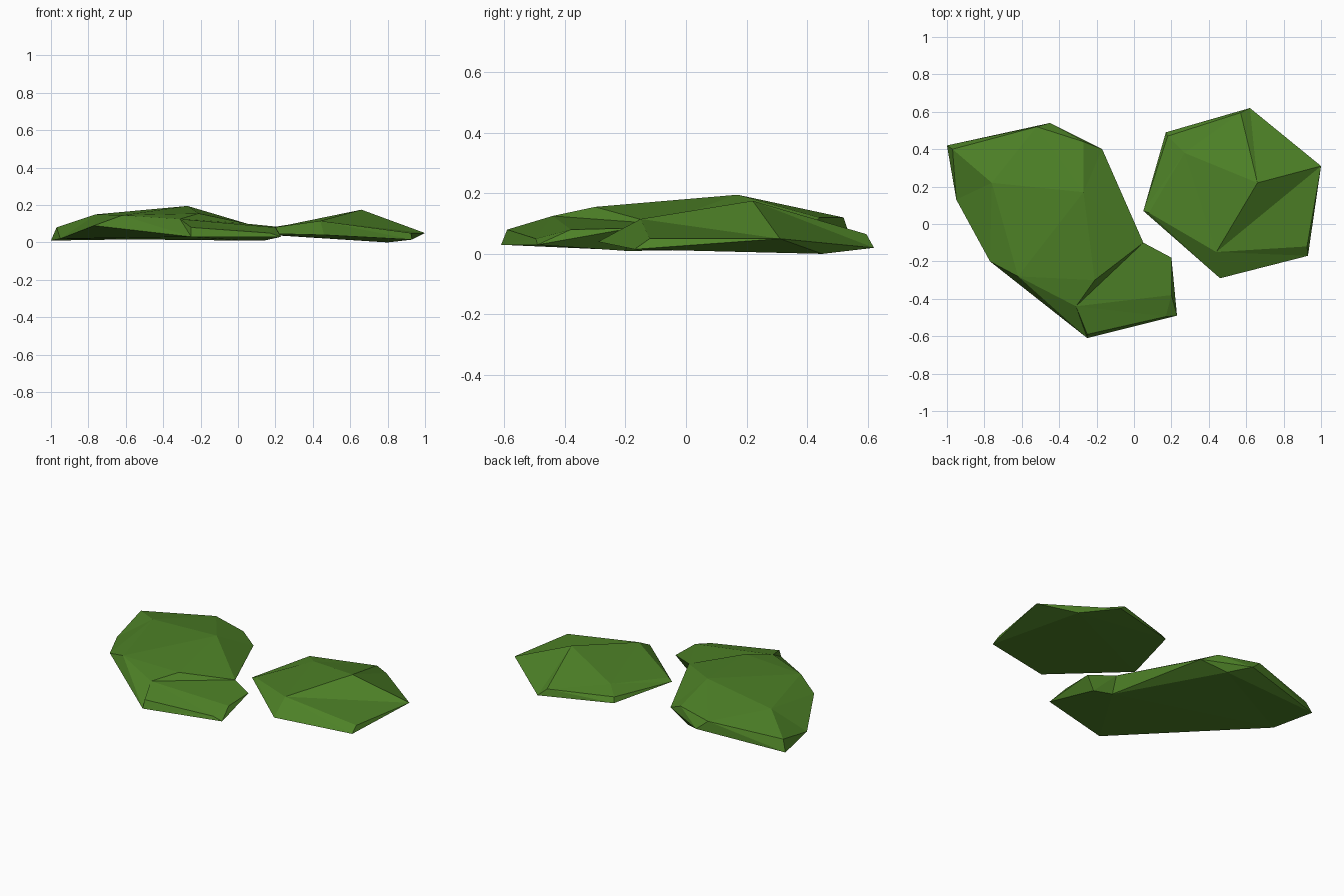
import bpy
from mathutils import Vector
from mathutils.geometry import delaunay_2d_cdt

if "Cube" in bpy.data.objects:
    bpy.data.objects.remove(bpy.data.objects["Cube"])

green = bpy.data.materials.new("leaf_green")
green.diffuse_color = (0.075, 0.22, 0.02, 1)
green.use_nodes = True
green.node_tree.nodes["Principled BSDF"].inputs["Base Color"].default_value = green.diffuse_color


def skin(outline, inner, ridges):
    """Triangulate a sheet of points inside an outline, keeping the ridge lines."""
    pts = outline + inner
    flat = [Vector(p[:2]) for p in pts]
    out = delaunay_2d_cdt(flat, ridges, [list(range(len(outline)))], 1, 1e-5)
    source = [o[0] for o in out[3]]
    return [[pts[source[i]] for i in face] for face in out[2]]


def facet_clump(name, outline, top, ridges, base, base_ridges):
    """Closed faceted clump: an upper and a lower sheet sharing one rim."""
    upper = skin(outline, top, ridges)
    lower = [f[::-1] for f in skin(outline, base, base_ridges)]
    index, faces = {}, []
    for f in upper + lower:
        faces.append([index.setdefault(p, len(index)) for p in f])
    mesh = bpy.data.meshes.new(name)
    mesh.from_pydata(list(index), [], faces)
    mesh.validate()
    mesh.materials.append(green)
    obj = bpy.data.objects.new(name, mesh)
    bpy.context.collection.objects.link(obj)


# Large two-lobed clump on the left
facet_clump(
    "large_clump",
    outline=[(-1, .42, .01), (-.95, .13, .02), (-.77, -.2, .09), (-.25, -.61, .03),
             (.23, -.49, .03), (.2, -.18, .085), (.05, -.1, .1), (-.17, .4, .07),
             (-.45, .54, .06)],
    top=[(-.27, .17, .195), (-.76, .22, .15), (-.97, .4, .08), (-.52, .52, .12),
         (-.27, .44, .12), (-.62, -.28, .145), (-.21, -.3, .155), (-.31, -.44, .125),
         (-.25, -.59, .08), (.17, -.495, .05), (.2, -.38, .08)],
    ridges=[(9, 10), (9, 13), (9, 6), (9, 15), (6, 15), (15, 16), (6, 16),
            (14, 16), (10, 14)],
    base=[(.14, -.2, .01), (.03, -.16, .01), (-.33, .45, .02)],
    base_ridges=[(1, 3), (4, 9), (9, 10), (10, 11), (11, 0)])

# Smaller peaked clump on the right
facet_clump(
    "small_clump",
    outline=[(.05, .07, .05), (.46, -.29, .04), (.93, -.17, .015), (1, .31, .05),
             (.62, .62, .02), (.17, .49, .04)],
    top=[(.66, .22, .175), (.44, -.15, .115), (.27, .38, .095), (.57, .595, .065),
         (.925, -.12, .05), (.18, .47, .07), (.08, .06, .065)],
    ridges=[(6, 7), (6, 3), (7, 3), (6, 8), (7, 8), (7, 10)],
    base=[(.8, .45, 0)],
    base_ridges=[(2, 6), (6, 4)])
